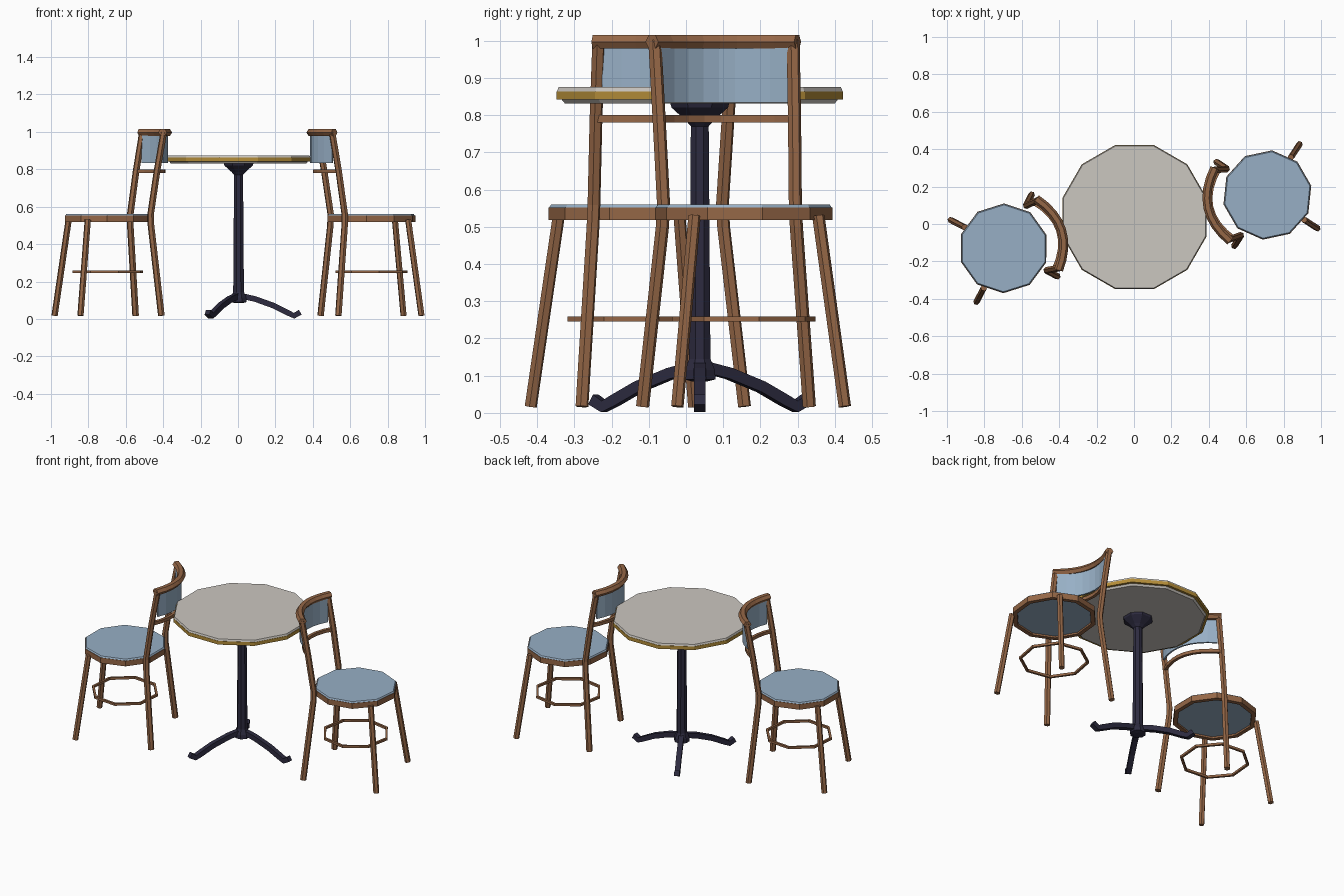
import bpy, bmesh, math
from mathutils import Vector, Matrix

if "Cube" in bpy.data.objects:
    bpy.data.objects.remove(bpy.data.objects["Cube"])


def mat(name, c):
    m = bpy.data.materials.new(name)
    m.diffuse_color = (*c, 1)
    m.use_nodes = True
    m.node_tree.nodes["Principled BSDF"].inputs["Base Color"].default_value = m.diffuse_color
    return m


WOOD = mat("brown wood", (0.30, 0.135, 0.062))
BLUE = mat("pale blue", (0.31, 0.43, 0.56))
STONE = mat("light grey top", (0.60, 0.57, 0.53))
GOLD = mat("gold trim", (0.46, 0.27, 0.04))
NAVY = mat("dark navy metal", (0.026, 0.024, 0.05))


def finish(bm, name, material, M):
    bmesh.ops.recalc_face_normals(bm, faces=bm.faces)
    me = bpy.data.meshes.new(name)
    bm.to_mesh(me)
    bm.free()
    me.materials.append(material)
    ob = bpy.data.objects.new(name, me)
    ob.matrix_world = M
    bpy.context.collection.objects.link(ob)
    return ob


def bridge(bm, a, b):
    n = len(a)
    for i in range(n):
        bm.faces.new((a[i], a[(i + 1) % n], b[(i + 1) % n], b[i]))


def lathe(name, profile, n, phase, material, M, closed=False):
    """Turn (radius, z) points around z; closed makes a ring, otherwise caps."""
    bm = bmesh.new()
    rings = []
    for r, z in profile:
        rings.append([bm.verts.new((r * math.cos(phase + i * math.tau / n),
                                    r * math.sin(phase + i * math.tau / n), z)) for i in range(n)])
    for a, b in zip(rings, rings[1:]):
        bridge(bm, a, b)
    if closed:
        bridge(bm, rings[-1], rings[0])
    else:
        bm.faces.new(rings[0])
        bm.faces.new(rings[-1])
    return finish(bm, name, material, M)


def sweep(name, path, ru, rv, n, hint, material, M, phase=0.0):
    """Sweep an n-sided section along a path."""
    bm = bmesh.new()
    pts = [Vector(p) for p in path]
    rings = []
    for i, p in enumerate(pts):
        t = (pts[min(i + 1, len(pts) - 1)] - pts[max(i - 1, 0)]).normalized()
        s = t.cross(Vector(hint)).normalized()
        u = s.cross(t)
        rings.append([bm.verts.new(p + s * ru * math.cos(phase + k * math.tau / n)
                                   + u * rv * math.sin(phase + k * math.tau / n)) for k in range(n)])
    for a, b in zip(rings, rings[1:]):
        bridge(bm, a, b)
    bm.faces.new(rings[0])
    bm.faces.new(rings[-1])
    return finish(bm, name, material, M)


def bow(half, edge, mid, z, seg=8):
    """Arc across the chair back, bulging along +x."""
    out = []
    for i in range(seg + 1):
        y = half * (2 * i / seg - 1)
        out.append((edge + (mid - edge) * (1 - (y / half) ** 2), y, z))
    return out


SQ = math.pi / 4
R2 = math.sqrt(2)


def chair(x, y, angle):
    M = Matrix.Translation((x, y, 0)) @ Matrix.Rotation(math.radians(angle), 4, 'Z')
    # seat
    lathe("seat_frame", [(0.240, 0.518), (0.240, 0.552), (0.214, 0.552), (0.214, 0.518)],
          10, 0, WOOD, M, True)
    lathe("seat_pad", [(0.213, 0.528), (0.213, 0.551), (0.238, 0.551), (0.232, 0.560)],
          10, 0, BLUE, M)
    # legs, the back pair running up to the top rail
    for s in (-1, 1):
        sweep("front_leg", [(-0.225, s * 0.23, 0.017), (-0.165, s * 0.17, 0.53)],
              0.017, 0.017, 6, (1, 0, 0), WOOD, M)
        sweep("back_leg", [(0.229, s * 0.229, 0.017), (0.185, s * 0.184, 0.50),
                           (0.184, s * 0.181, 0.56), (0.218, s * 0.186, 0.79),
                           (0.255, s * 0.19, 1.0)],
              0.018, 0.018, 6, (1, 0, 0), WOOD, M)
    # back rails and panel
    sweep("top_rail", bow(0.20, 0.245, 0.325, 0.997), 0.024, 0.021, 6, (0, 0, 1), WOOD, M)
    sweep("lower_rail", bow(0.19, 0.218, 0.305, 0.79), 0.009 * R2, 0.010 * R2, 4,
          (0, 0, 1), WOOD, M, SQ)
    sweep("back_panel", bow(0.178, 0.25, 0.325, 0.908), 0.005 * R2, 0.074 * R2, 4,
          (0, 0, 1), BLUE, M, SQ)
    # foot ring
    lathe("foot_ring", [(0.197, 0.245), (0.197, 0.259), (0.183, 0.259), (0.183, 0.245)],
          8, 0, WOOD, M, True)


chair(-0.697, -0.13, 17.5)
chair(0.713, 0.155, 192)

# table top in three layers
T = Matrix.Translation((0.003, 0.037, 0))
P12 = math.pi / 12
lathe("table_underside", [(0.375, 0.831), (0.386, 0.844)], 12, P12, STONE, T)
lathe("table_edge", [(0.399, 0.842), (0.399, 0.864)], 12, P12, GOLD, T)
lathe("table_top", [(0.397, 0.864), (0.393, 0.875)], 12, P12, STONE, T)

# pedestal: column, hub and flared head
lathe("column", [(0.024, 0.085), (0.046, 0.090), (0.044, 0.115), (0.031, 0.145), (0.026, 0.77),
                 (0.040, 0.785), (0.082, 0.820), (0.086, 0.832)], 8, math.pi / 8, NAVY, T)

# three table feet with upturned tips
for k in range(3):
    R = T @ Matrix.Rotation(k * math.tau / 3, 4, 'Z')
    sweep("table_foot", [(0.02, 0, 0.122), (0.09, 0, 0.106), (0.19, 0, 0.070),
                         (0.265, 0, 0.032), (0.297, 0, 0.017), (0.330, 0, 0.036)],
          0.015 * R2, 0.015 * R2, 4, (0, 0, 1), NAVY, R, SQ)
